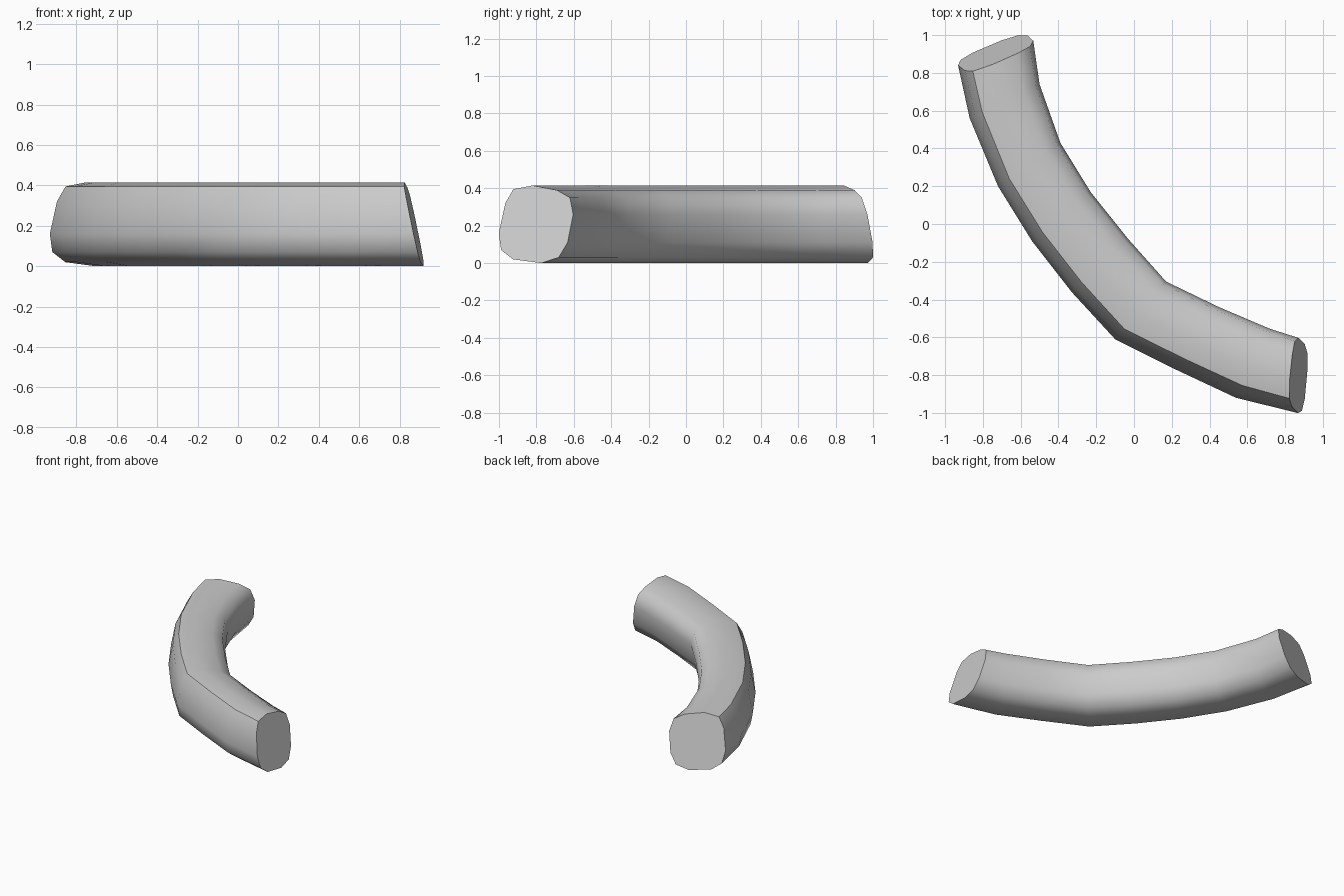
import bpy, bmesh
from math import radians
from mathutils import Vector

if "Cube" in bpy.data.objects:
    bpy.data.objects.remove(bpy.data.objects["Cube"])

# Cross-section: (offset across the tube, height), a lopsided 12-sided round
SECTION = [(-.195, .16), (-.165, .32), (-.125, .395), (-.025, .415),
           (.105, .39), (.175, .35), (.195, .26), (.17, .11),
           (.125, .03), (.035, 0), (-.115, .02), (-.18, .07)]

# Rings along the bend: outer side, inner side (top view)
RINGS = [((-.93, .83), (-.535, .985)), ((-.87, .56), (-.50, .74)),
         ((-.72, .20), (-.39, .43)), ((-.54, -.09), (-.23, .17)),
         ((-.33, -.36), (-.03, -.08)), ((-.10, -.61), (.17, -.305)),
         ((.22, -.77), (.45, -.44)), ((.54, -.92), (.72, -.555)),
         ((.86, -1.0), (.885, -.605))]

# Slant of the two cut ends: horizontal shift per unit of height
SLANT = {0: Vector((.03, -.25)), len(RINGS) - 1: Vector((-.217, .03))}

bm = bmesh.new()
loops = []
for i, (outer, inner) in enumerate(RINGS):
    a, b = Vector(outer), Vector(inner)
    slant = SLANT.get(i, Vector((0, 0)))
    loop = []
    for u, z in SECTION:
        p = a.lerp(b, (u + .195) / .39) + slant * (z - .2)
        loop.append(bm.verts.new((p.x, p.y, z)))
    loops.append(loop)

# Tube wall
n = len(SECTION)
for r0, r1 in zip(loops, loops[1:]):
    for j in range(n):
        k = (j + 1) % n
        bm.faces.new((r0[j], r0[k], r1[k], r1[j]))

# Flat end caps
bm.faces.new(loops[0])
bm.faces.new(loops[-1])
bmesh.ops.recalc_face_normals(bm, faces=bm.faces)

mesh = bpy.data.meshes.new("bent_tube")
bm.to_mesh(mesh)
bm.free()
tube = bpy.data.objects.new("bent_tube", mesh)
bpy.context.collection.objects.link(tube)
bpy.context.view_layer.objects.active = tube
tube.select_set(True)
bpy.ops.object.shade_smooth_by_angle(angle=radians(50))
